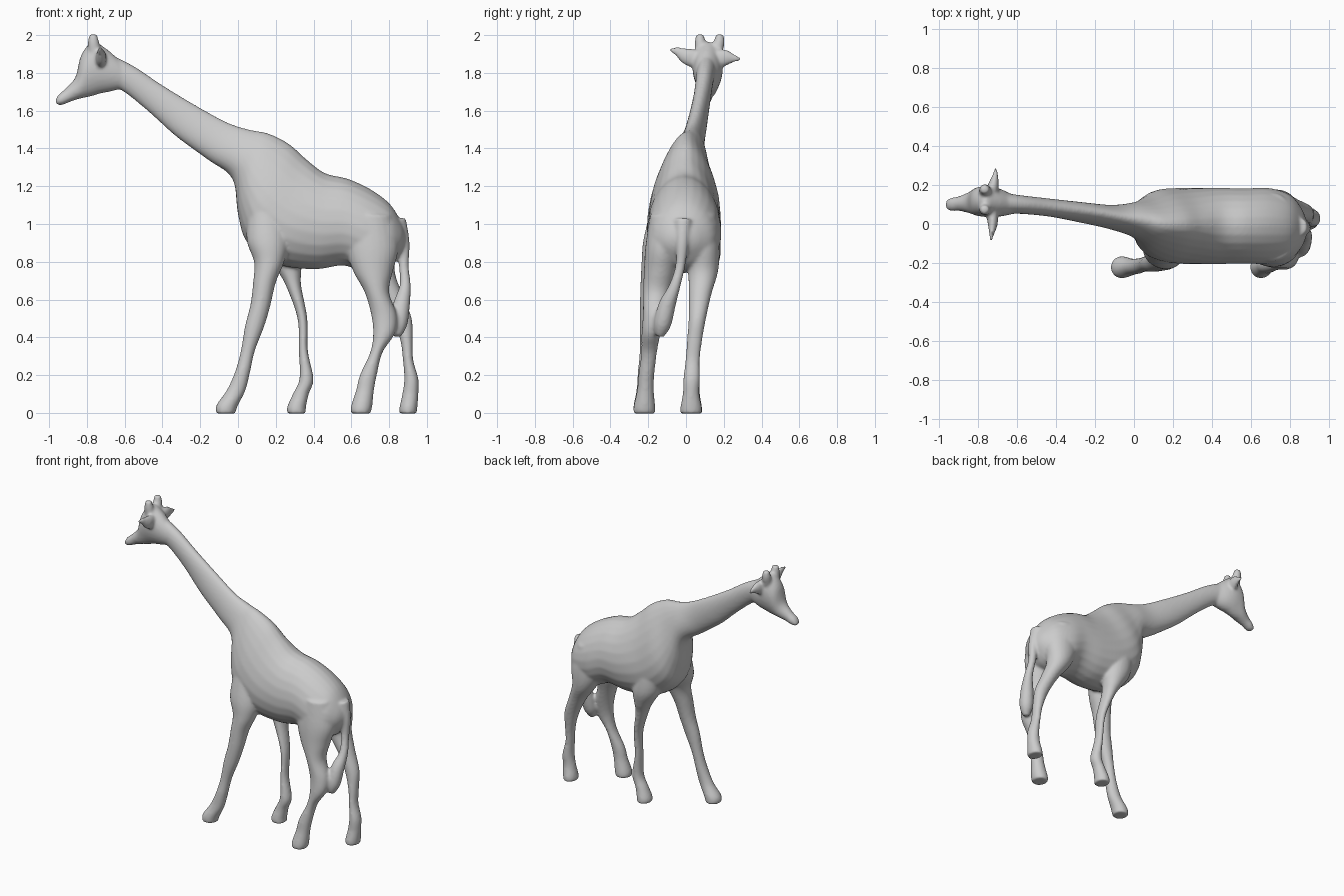
import bpy, bmesh, math
from mathutils import Vector

bm = bmesh.new()
N = 24


def spline(rows, steps=5):
    """Catmull-Rom interpolation of rows of numbers."""
    out = []
    for i in range(len(rows) - 1):
        p0, p1, p2 = rows[max(i - 1, 0)], rows[i], rows[i + 1]
        p3 = rows[min(i + 2, len(rows) - 1)]
        for s in range(steps):
            t = s / steps
            out.append([0.5 * (2 * b + (c - a) * t + (2 * a - 5 * b + 4 * c - d) * t * t
                               + (3 * b - a - 3 * c + d) * t ** 3)
                        for a, b, c, d in zip(p0, p1, p2, p3)])
    return out + [list(rows[-1])]


def skin(rings):
    vs = [[bm.verts.new(p) for p in r] for r in rings]
    faces = [bm.faces.new((a[i], a[(i + 1) % N], b[(i + 1) % N], b[i]))
             for a, b in zip(vs, vs[1:]) for i in range(N)]
    faces += [bm.faces.new(vs[0][::-1]), bm.faces.new(vs[-1])]
    bmesh.ops.recalc_face_normals(bm, faces=faces)


def loft(rows):
    """Rows: two side-outline points (x, z, x, z), y centre, half width, taper."""
    rings = []
    for ax, az, bx, bz, y, w, k in spline(rows):
        ring = []
        for i in range(N):
            t = math.tau * i / N
            c, s = math.cos(t), math.sin(t)
            ring.append(((ax + bx) / 2 + (ax - bx) / 2 * c, y + w * s * (1 - k * c),
                         (az + bz) / 2 + (az - bz) / 2 * c))
        rings.append(ring)
    skin(rings)


def leg(rows):
    """Rows: z, front x, back x, y centre, half width."""
    loft([(a, z, b, z, y, w, 0) for z, a, b, y, w in rows])


def tube(rows, flat=1.0):
    """Rows: x, y, z, radius."""
    pts = spline(rows)
    rings = []
    for i, (x, y, z, r) in enumerate(pts):
        d = Vector(pts[min(i + 1, len(pts) - 1)][:3]) - Vector(pts[max(i - 1, 0)][:3])
        u = d.cross(Vector((1, 0, 0))).normalized()
        v = d.cross(u).normalized()
        rings.append([Vector((x, y, z)) + u * r * math.cos(math.tau * j / N)
                      + v * r * flat * math.sin(math.tau * j / N) for j in range(N)])
    skin(rings)


# Neck and torso
loft([
    (-0.70, 1.91, -0.70, 1.73, 0.11, 0.055, 0),
    (-0.55, 1.835, -0.62, 1.71, 0.10, 0.048, 0),
    (-0.40, 1.735, -0.48, 1.60, 0.085, 0.046, 0),
    (-0.20, 1.615, -0.33, 1.465, 0.06, 0.052, 0.1),
    (-0.05, 1.535, -0.16, 1.34, 0.035, 0.062, 0.2),
    (0.06, 1.50, -0.03, 1.24, 0.02, 0.09, 0.25),
    (0.16, 1.48, 0.00, 1.05, 0.0, 0.135, 0.3),
    (0.27, 1.425, 0.05, 0.90, -0.005, 0.175, 0.3),
    (0.36, 1.345, 0.20, 0.79, -0.01, 0.19, 0.25),
    (0.46, 1.27, 0.40, 0.76, -0.01, 0.195, 0.12),
    (0.58, 1.24, 0.56, 0.78, -0.01, 0.192, 0.1),
    (0.70, 1.185, 0.68, 0.74, -0.01, 0.195, 0.1),
    (0.80, 1.11, 0.80, 0.77, -0.015, 0.165, 0.1),
    (0.86, 1.02, 0.86, 0.84, -0.02, 0.10, 0.1),
    (0.885, 0.96, 0.885, 0.89, -0.02, 0.04, 0)])

# Head
loft([
    (-0.63, 1.87, -0.62, 1.715, 0.10, 0.05, 0),
    (-0.70, 1.93, -0.68, 1.70, 0.11, 0.072, 0),
    (-0.77, 1.965, -0.73, 1.69, 0.115, 0.08, 0),
    (-0.83, 1.895, -0.78, 1.675, 0.115, 0.072, -0.1),
    (-0.86, 1.78, -0.83, 1.665, 0.11, 0.055, 0),
    (-0.91, 1.72, -0.88, 1.65, 0.105, 0.038, 0),
    (-0.95, 1.685, -0.93, 1.63, 0.10, 0.034, 0),
    (-0.967, 1.655, -0.96, 1.63, 0.10, 0.02, 0)])

# Horns and ears
for y0, y1 in ((0.09, 0.075), (0.14, 0.175)):
    tube([(-0.755, y0, 1.87, 0.04), (-0.765, y1, 1.96, 0.03), (-0.767, y1, 2.005, 0.02)])
tube([(-0.73, 0.15, 1.87, 0.05), (-0.72, 0.205, 1.88, 0.045),
      (-0.712, 0.25, 1.877, 0.024), (-0.71, 0.29, 1.872, 0.008)], 0.6)
tube([(-0.73, 0.07, 1.87, 0.05), (-0.725, 0.01, 1.885, 0.045),
      (-0.73, -0.045, 1.913, 0.024), (-0.735, -0.09, 1.925, 0.008)], 0.6)

# Front legs
leg([(1.10, 0.06, 0.24, -0.10, 0.08), (0.92, 0.045, 0.27, -0.13, 0.095),
     (0.80, 0.085, 0.245, -0.155, 0.08), (0.69, 0.08, 0.20, -0.175, 0.066),
     (0.57, 0.065, 0.172, -0.19, 0.054), (0.46, 0.037, 0.14, -0.20, 0.045),
     (0.33, 0.015, 0.09, -0.207, 0.038), (0.22, -0.015, 0.065, -0.215, 0.04),
     (0.12, -0.06, 0.04, -0.22, 0.042), (0.04, -0.115, 0.00, -0.222, 0.056),
     (-0.004, -0.115, -0.015, -0.222, 0.055)])
leg([(1.05, 0.10, 0.30, 0.09, 0.08), (0.86, 0.14, 0.34, 0.10, 0.085),
     (0.75, 0.21, 0.335, 0.09, 0.07), (0.67, 0.255, 0.335, 0.075, 0.055),
     (0.50, 0.315, 0.367, 0.055, 0.042), (0.33, 0.322, 0.37, 0.04, 0.036),
     (0.18, 0.325, 0.40, 0.03, 0.042), (0.10, 0.29, 0.375, 0.03, 0.044),
     (0.03, 0.26, 0.36, 0.03, 0.055), (-0.004, 0.262, 0.36, 0.03, 0.055)])

# Hind legs
leg([(1.05, 0.58, 0.82, -0.09, 0.10), (0.88, 0.57, 0.85, -0.115, 0.10),
     (0.75, 0.61, 0.82, -0.135, 0.088), (0.64, 0.67, 0.80, -0.155, 0.072),
     (0.52, 0.705, 0.84, -0.17, 0.058), (0.42, 0.715, 0.83, -0.185, 0.05),
     (0.32, 0.70, 0.765, -0.195, 0.042), (0.20, 0.645, 0.735, -0.21, 0.042),
     (0.12, 0.625, 0.72, -0.215, 0.044), (0.03, 0.597, 0.71, -0.22, 0.058),
     (-0.004, 0.60, 0.70, -0.22, 0.057)])
leg([(1.05, 0.60, 0.80, 0.07, 0.09), (0.88, 0.60, 0.84, 0.085, 0.092),
     (0.75, 0.66, 0.83, 0.09, 0.08), (0.63, 0.75, 0.87, 0.075, 0.06),
     (0.50, 0.82, 0.92, 0.06, 0.046), (0.38, 0.86, 0.925, 0.045, 0.04),
     (0.28, 0.873, 0.928, 0.035, 0.038), (0.18, 0.88, 0.955, 0.03, 0.044),
     (0.10, 0.87, 0.955, 0.027, 0.044), (0.03, 0.855, 0.95, 0.027, 0.057),
     (-0.004, 0.855, 0.945, 0.027, 0.056)])

# Tail with its tuft swinging against the near hock
tube([(0.84, -0.015, 1.02, 0.05), (0.875, -0.02, 0.90, 0.034), (0.878, -0.03, 0.78, 0.026),
      (0.885, -0.06, 0.67, 0.03), (0.865, -0.10, 0.57, 0.045),
      (0.85, -0.125, 0.47, 0.046), (0.84, -0.14, 0.405, 0.022)])

# Fuse all parts into one smooth skin
mesh = bpy.data.meshes.new("giraffe")
bm.to_mesh(mesh)
bm.free()
obj = bpy.data.objects.new("giraffe", mesh)
bpy.context.collection.objects.link(obj)
bpy.context.view_layer.objects.active = obj
obj.select_set(True)
remesh = obj.modifiers.new("fuse", 'REMESH')
remesh.mode = 'VOXEL'
remesh.voxel_size = 0.009
relax = obj.modifiers.new("relax", 'SMOOTH')
relax.factor = 0.5
relax.iterations = 7
for name in ("fuse", "relax"):
    bpy.ops.object.modifier_apply(modifier=name)
bpy.ops.object.shade_smooth()
